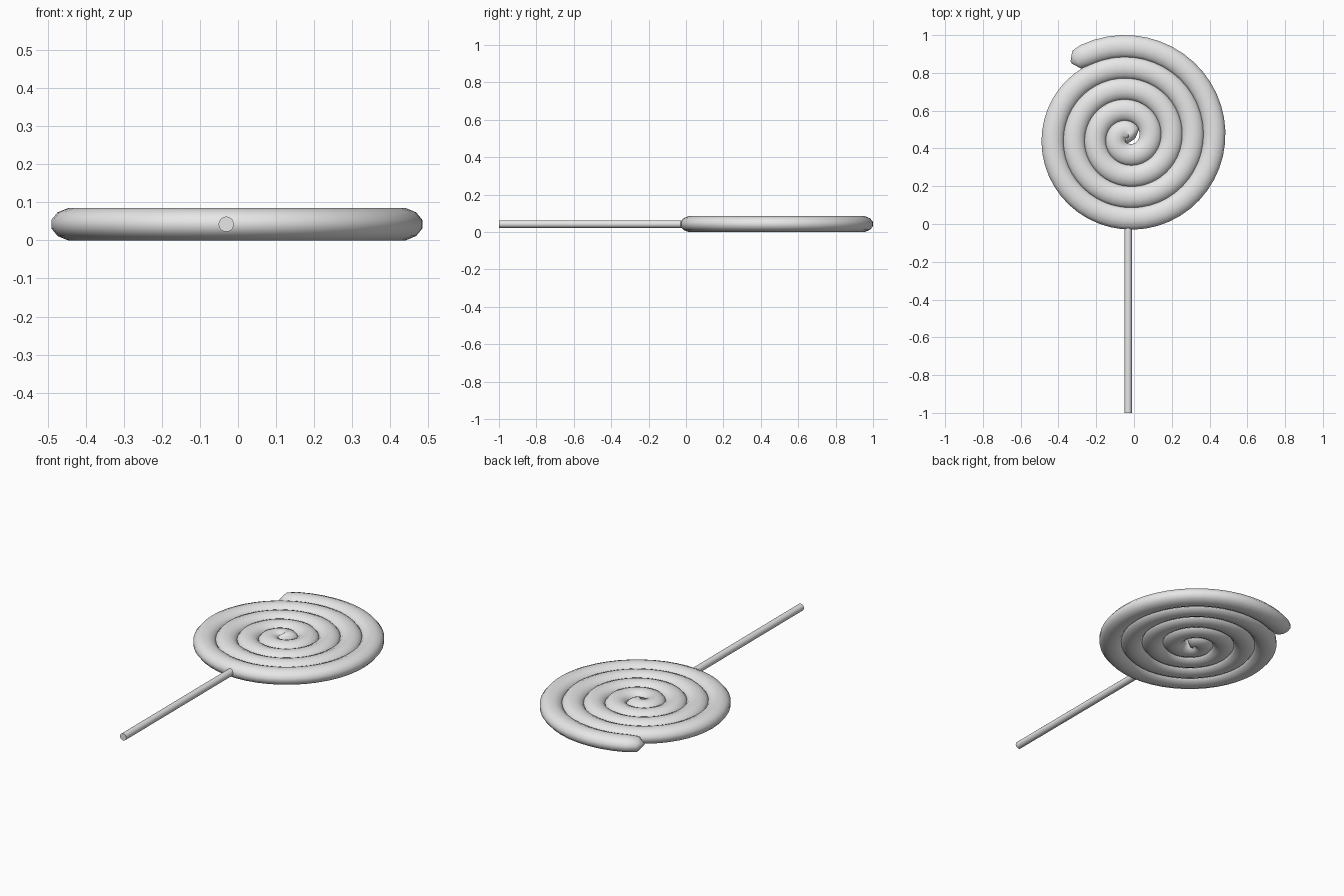
import bpy, bmesh
from math import sin, cos, pi, tau
from mathutils import Vector, Matrix

cube = bpy.data.objects.get("Cube")
if cube:
    bpy.data.objects.remove(cube, do_unlink=True)

CENTRE = Vector((-0.031, 0.457, 0.0425))
PITCH = 0.1125                     # radius lost per turn
HALF_WIDTH, HALF_HEIGHT = 0.062, 0.044
SIDES, STEPS = 12, 48
START, END = -0.075, 4.11          # turns, clockwise from the top

grey = bpy.data.materials.new("light grey")
grey.use_nodes = True
grey.diffuse_color = (0.8, 0.8, 0.8, 1)
grey.node_tree.nodes["Principled BSDF"].inputs["Base Color"].default_value = (0.8, 0.8, 0.8, 1)


def finish(bm, name):
    bmesh.ops.recalc_face_normals(bm, faces=bm.faces[:])
    mesh = bpy.data.meshes.new(name)
    bm.to_mesh(mesh)
    bm.free()
    obj = bpy.data.objects.new(name, mesh)
    bpy.context.collection.objects.link(obj)
    mesh.materials.append(grey)
    bpy.ops.object.select_all(action="DESELECT")
    obj.select_set(True)
    bpy.context.view_layer.objects.active = obj
    bpy.ops.object.shade_smooth_by_angle(angle=pi / 3)
    return obj


def add_ring(bm, turn, scale=1.0, shift=0.0):
    """Oval cross-section on the spiral, optionally shrunk and moved along it."""
    angle = pi / 2 - tau * turn
    outward = Vector((cos(angle), sin(angle), 0))
    along = Vector((sin(angle), -cos(angle), 0))
    middle = CENTRE + outward * (0.483 - PITCH * turn) + along * shift
    ring = []
    for i in range(SIDES):
        a = tau * (i + 0.5) / SIDES
        ring.append(bm.verts.new(middle + scale * (
            outward * HALF_WIDTH * cos(a) + Vector((0, 0, HALF_HEIGHT * sin(a))))))
    return ring


# Coiled candy: one oval tube swept along a flat spiral, with blunt domed ends
bm = bmesh.new()
rings = [add_ring(bm, START, 0.12, -0.088), add_ring(bm, START, 0.88, -0.055)]
count = int((END - START) * STEPS)
rings += [add_ring(bm, START + (END - START) * i / count) for i in range(count + 1)]
rings += [add_ring(bm, END, 0.88, 0.015), add_ring(bm, END, 0.12, 0.03)]
for one, two in zip(rings, rings[1:]):
    for i in range(SIDES):
        j = (i + 1) % SIDES
        bm.faces.new((one[i], one[j], two[j], two[i]))
bm.faces.new(rings[0])
bm.faces.new(rings[-1])
finish(bm, "candy_spiral")

# Stick: thin rod lying flat, pushed into the outer coil
FRONT, BACK = -1.0, 0.03
bm = bmesh.new()
bmesh.ops.create_cone(
    bm, cap_ends=True, segments=20, radius1=0.02, radius2=0.02, depth=BACK - FRONT,
    matrix=Matrix.Translation((CENTRE.x, (FRONT + BACK) / 2, CENTRE.z)) @ Matrix.Rotation(pi / 2, 4, "X"))
finish(bm, "stick")
